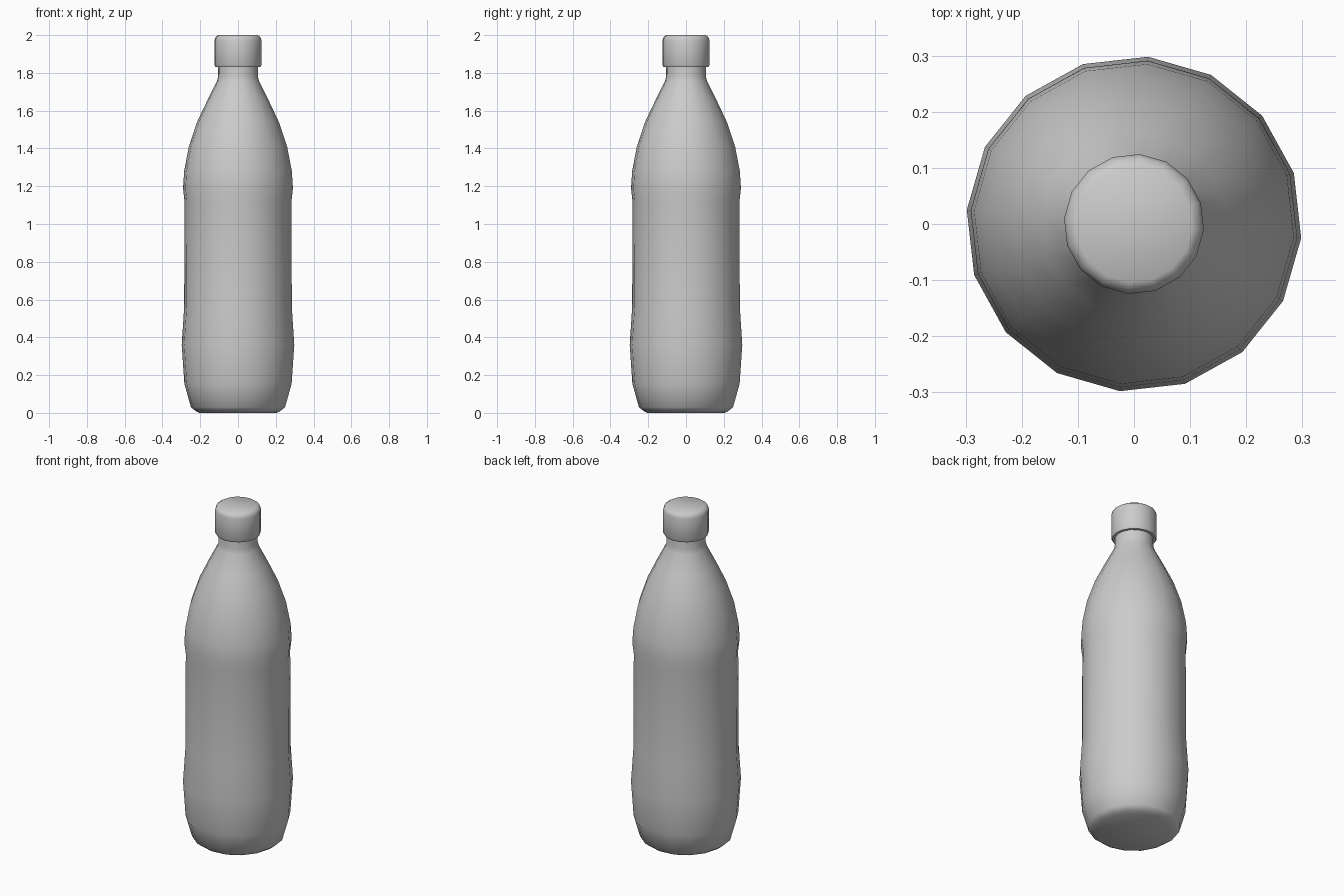
import bpy, bmesh, math

if "Cube" in bpy.data.objects:
    bpy.data.objects.remove(bpy.data.objects["Cube"])

SIDES = 16
OFFSET = math.radians(-4.8)


def lathe(name, profile, angle=40, cap_start=True, cap_end=True):
    """Spin a (radius, height) profile into a 16-sided part."""
    bm = bmesh.new()
    rings = []
    for r, z in profile:
        rings.append([bm.verts.new((r * math.cos(OFFSET + i * math.tau / SIDES),
                                    r * math.sin(OFFSET + i * math.tau / SIDES), z))
                      for i in range(SIDES)])
    for a, b in zip(rings, rings[1:]):
        for i in range(SIDES):
            j = (i + 1) % SIDES
            bm.faces.new((a[i], a[j], b[j], b[i]))
    if cap_start:
        bm.faces.new(rings[0][::-1])
    if cap_end:
        bm.faces.new(rings[-1])
    mesh = bpy.data.meshes.new(name)
    bm.to_mesh(mesh)
    bm.free()
    obj = bpy.data.objects.new(name, mesh)
    bpy.context.collection.objects.link(obj)
    bpy.ops.object.select_all(action='DESELECT')
    obj.select_set(True)
    bpy.context.view_layer.objects.active = obj
    bpy.ops.object.shade_smooth_by_angle(angle=math.radians(angle))
    return obj


# Bottle body: base, bulge, recessed grip, shoulder and neck
lathe("bottle_body", [
    (0.205, 0.005), (0.225, 0.01), (0.25, 0.03), (0.285, 0.155), (0.299, 0.36),
    (0.286, 0.56), (0.284, 1.12), (0.292, 1.19), (0.286, 1.28),
    (0.261, 1.41), (0.217, 1.54), (0.165, 1.65), (0.112, 1.755),
    (0.106, 1.78), (0.105, 1.835),
], cap_end=False)

# Flat foot under the base
lathe("base_foot", [(0.205, 0.0), (0.225, 0.01)], cap_end=False)

# Screw cap with softened rims
lathe("screw_cap", [
    (0.10, 1.83), (0.119, 1.83), (0.125, 1.842), (0.125, 1.972),
    (0.119, 1.99), (0.104, 2.0),
], angle=60, cap_start=False)
